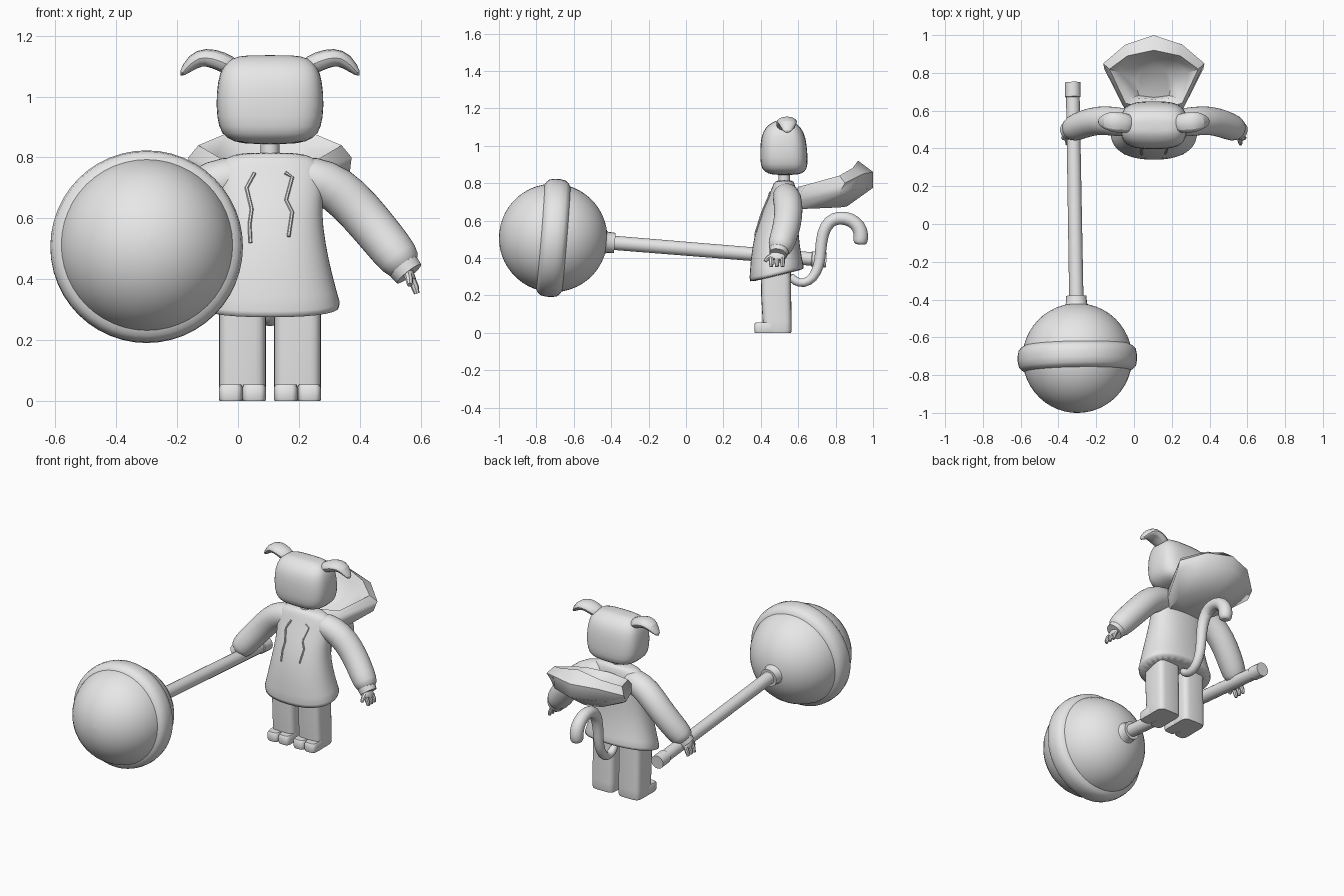
import bpy, bmesh, math
from mathutils import Vector

CX = 0.105                                   # mid plane of the figure
grey = bpy.data.materials.new("plain grey")
grey.diffuse_color = (0.8, 0.8, 0.8, 1)


def loft(name, rings, sub=0, angle=40):
    """Skin a list of equal point rings and cap both ends."""
    bm = bmesh.new()
    vs = [[bm.verts.new(p) for p in r] for r in rings]
    n = len(rings[0])
    for a, b in zip(vs, vs[1:]):
        for i in range(n):
            j = (i + 1) % n
            bm.faces.new((a[i], a[j], b[j], b[i]))
    bm.faces.new(vs[0])
    bm.faces.new(vs[-1])
    bmesh.ops.recalc_face_normals(bm, faces=bm.faces)
    me = bpy.data.meshes.new(name)
    bm.to_mesh(me)
    bm.free()
    ob = bpy.data.objects.new(name, me)
    bpy.context.collection.objects.link(ob)
    me.materials.append(grey)
    if sub:
        m = ob.modifiers.new("smooth", 'SUBSURF')
        m.levels = m.render_levels = sub
    bpy.ops.object.select_all(action='DESELECT')
    ob.select_set(True)
    bpy.context.view_layer.objects.active = ob
    bpy.ops.object.shade_smooth_by_angle(angle=math.radians(angle))
    return ob


def power(v, e):
    return math.copysign(abs(v) ** (2 / e), v)


def slab(cx, z, hw, y0, y1, e=2.3, n=24, tilt=0.0):
    """Horizontal rounded-rectangle ring; tilt raises it towards the back."""
    out = []
    for i in range(n):
        a = 2 * math.pi * i / n
        y = (y0 + y1) / 2 + (y1 - y0) / 2 * power(math.sin(a), e)
        out.append((cx + hw * power(math.cos(a), e), y, z + tilt * (y - y0)))
    return out


def tube(name, pts, sizes, ref=(0, 1, 0), n=12, sub=0, angle=40):
    """Tube along points; each size is a radius or (radius along ref, other radius)."""
    P = [Vector(p) for p in pts]
    rings = []
    for i, p in enumerate(P):
        t = (P[min(i + 1, len(P) - 1)] - P[max(i - 1, 0)]).normalized()
        s = Vector(ref)
        s = (s - t * s.dot(t)).normalized()
        u = t.cross(s)
        r = sizes[i]
        ra, rb = r if isinstance(r, tuple) else (r, r)
        rings.append([p + s * ra * math.cos(2 * math.pi * k / n)
                      + u * rb * math.sin(2 * math.pi * k / n) for k in range(n)])
    return loft(name, rings, sub, angle)


def side_pts(pts, s):
    return [(CX + s * (x - CX), y, z) for x, y, z in pts]


# Head and neck
head = [(.842, .09, .46, .60), (.862, .145, .415, .64), (.895, .17, .397, .652),
        (.97, .179, .395, .650), (1.05, .173, .400, .640), (1.10, .158, .425, .615),
        (1.128, .125, .465, .575), (1.136, .08, .49, .55)]
loft("head", [slab(CX, z, w, a, b, 3.2) for z, w, a, b in head], 1)
tube("neck", [(CX, .525, .79), (CX, .525, .86)], [.031, .031])

# Jumper body with a hem that rises at the back
body = [(.268, .236, .338, .632, .24), (.275, .235, .338, .632, .24), (.40, .205, .345, .615, .1),
        (.52, .182, .365, .602, 0), (.62, .170, .395, .60, 0), (.70, .178, .43, .595, 0),
        (.765, .175, .455, .59, 0), (.80, .15, .468, .58, 0), (.817, .09, .485, .57, 0)]
loft("jumper", [slab(CX, z, w, a, b, 2.3, 28, t) for z, w, a, b, t in body], 1)


def front_y(x, z):
    """Depth of the jumper's front at a point."""
    for p, q in zip(body[1:], body[2:]):
        if p[0] <= z <= q[0]:
            f = (z - p[0]) / (q[0] - p[0])
            w, a, b = (p[k] + f * (q[k] - p[k]) for k in (1, 2, 3))
            d = (1 - (abs(x - CX) / w) ** 2.3) ** (1 / 2.3)
            return (a + b) / 2 - (b - a) / 2 * d


# Neck cords
for nm, line in (("left", [(.055, .75), (.028, .70), (.045, .63), (.038, .58), (.041, .52)]),
                 ("right", [(.155, .75), (.178, .735), (.158, .66), (.178, .62), (.166, .54)])):
    tube(nm + "_cord", [(x, front_y(x, z) - .002, z) for x, z in line], [.006] * 5, (1, 0, 0), 6)

for s, nm in ((1, "right"), (-1, "left")):
    # Ear, rising then folding down
    tube(nm + "_ear", side_pts([(.215, .53, 1.09), (.262, .535, 1.115), (.315, .54, 1.132),
                                (.358, .545, 1.118), (.402, .54, 1.066)], s),
         [(.05, .035), (.058, .036), (.062, .034), (.05, .03), (.02, .008)], n=8, sub=1)
    # Sleeve and cuff
    tube(nm + "_sleeve", side_pts([(.16, .53, .735), (.24, .535, .735), (.325, .545, .70),
                                   (.40, .55, .625), (.475, .53, .535), (.533, .505, .462),
                                   (.556, .497, .432)], s),
         [.06, .076, .079, .077, .075, .072, .052], n=16, sub=1)
    tube(nm + "_cuff", side_pts([(.543, .499, .442), (.562, .493, .418)], s),
         [(.052, .054), (.048, .05)], n=16)
    # Hand with three fingers and a thumb
    tube(nm + "_palm", side_pts([(.55, .495, .435), (.565, .488, .41), (.577, .484, .385)], s),
         [(.038, .02), (.044, .018), (.04, .013)], sub=1)
    for i in range(3):
        y = .456 + .03 * i
        tube(f"{nm}_finger_{i + 1}", side_pts([(.57, y, .40), (.581, y, .375), (.587, y, .353)], s),
             [.013, .013, .009], n=8)
    tube(nm + "_thumb", side_pts([(.558, .462, .415), (.562, .438, .40), (.564, .422, .382)], s),
         [.014, .013, .009], n=8, ref=(1, 0, 0))
    # Leg and a paw with two toes
    lx = CX + s * .0905
    loft(nm + "_leg", [slab(lx, z, w, a, b, 4.5) for z, w, a, b in
                       [(0, .074, .42, .562), (.012, .077, .413, .565), (.06, .077, .41, .565),
                        (.20, .077, .402, .562), (.40, .077, .40, .56)]])
    for k in (-1, 1):
        loft(f"{nm}_toe_{'outer' if k * s > 0 else 'inner'}",
             [slab(lx + k * .0385, z, w, a, .48, 4) for z, w, a in
              [(0, .036, .368), (.008, .039, .365), (.045, .039, .365), (.055, .034, .372)]])

# Hood hanging behind: half outlines from front to back, mirrored into rings
hood = [[(0, .57, .66), (.11, .57, .66), (.15, .70, .665), (.09, .82, .67), (0, .86, .675)],
        [(0, .57, .70), (.15, .60, .70), (.262, .82, .75), (.15, .94, .77), (0, 1.0, .775)],
        [(0, .58, .75), (.16, .62, .76), (.268, .85, .80), (.15, .95, .85), (0, 1.0, .86)],
        [(0, .60, .78), (.15, .64, .79), (.235, .82, .84), (.14, .89, .88), (0, .92, .92)],
        [(0, .66, .75), (.13, .67, .76), (.18, .80, .80), (.11, .865, .84), (0, .90, .86)],
        [(0, .67, .70), (.08, .68, .70), (.10, .76, .72), (.06, .82, .75), (0, .85, .76)]]
loft("hood", [[(CX + x, y, z) for x, y, z in h] + [(CX - x, y, z) for x, y, z in h[3:0:-1]]
              for h in hood], 0, 50)

# Curled tail
tail = [(.55, .31), (.585, .272), (.63, .262), (.68, .29), (.713, .36), (.72, .44), (.728, .53),
        (.765, .60), (.82, .617), (.88, .608), (.925, .57), (.938, .52), (.932, .485), (.931, .47)]
tube("tail", [(CX, y, z) for y, z in tail],
     [.024, .025, .026, .028, .03, .031, .034, .037, .038, .039, .041, .042, .04, .028],
     (1, 0, 0), 12, 1)

# Giant round sweet on a stick, all along one tilted axis
ball = Vector((-.30, -.71, .507))
axis = (Vector((-.325, .755, .388)) - ball).normalized()


def turned(name, prof, n=48, angle=40):
    return tube(name, [ball + axis * d for d, r in prof], [r for d, r in prof], (1, 0, 0), n, 0, angle)


R = .29
turned("ball", [(-R * math.cos(math.pi * i / 24), max(.002, R * math.sin(math.pi * i / 24)))
                for i in range(25)])
turned("ball_band", [(-.075, .272), (-.058, .298), (-.045, .310), (-.015, .316),
                     (.015, .316), (.045, .310), (.058, .298), (.075, .272)])
turned("stick_collar", [(.26, .09), (.282, .062), (.292, .056), (.33, .054)], 20)
turned("stick", [(.28, .038), (1.385, .036), (1.388, .041), (1.465, .041)], 20)
